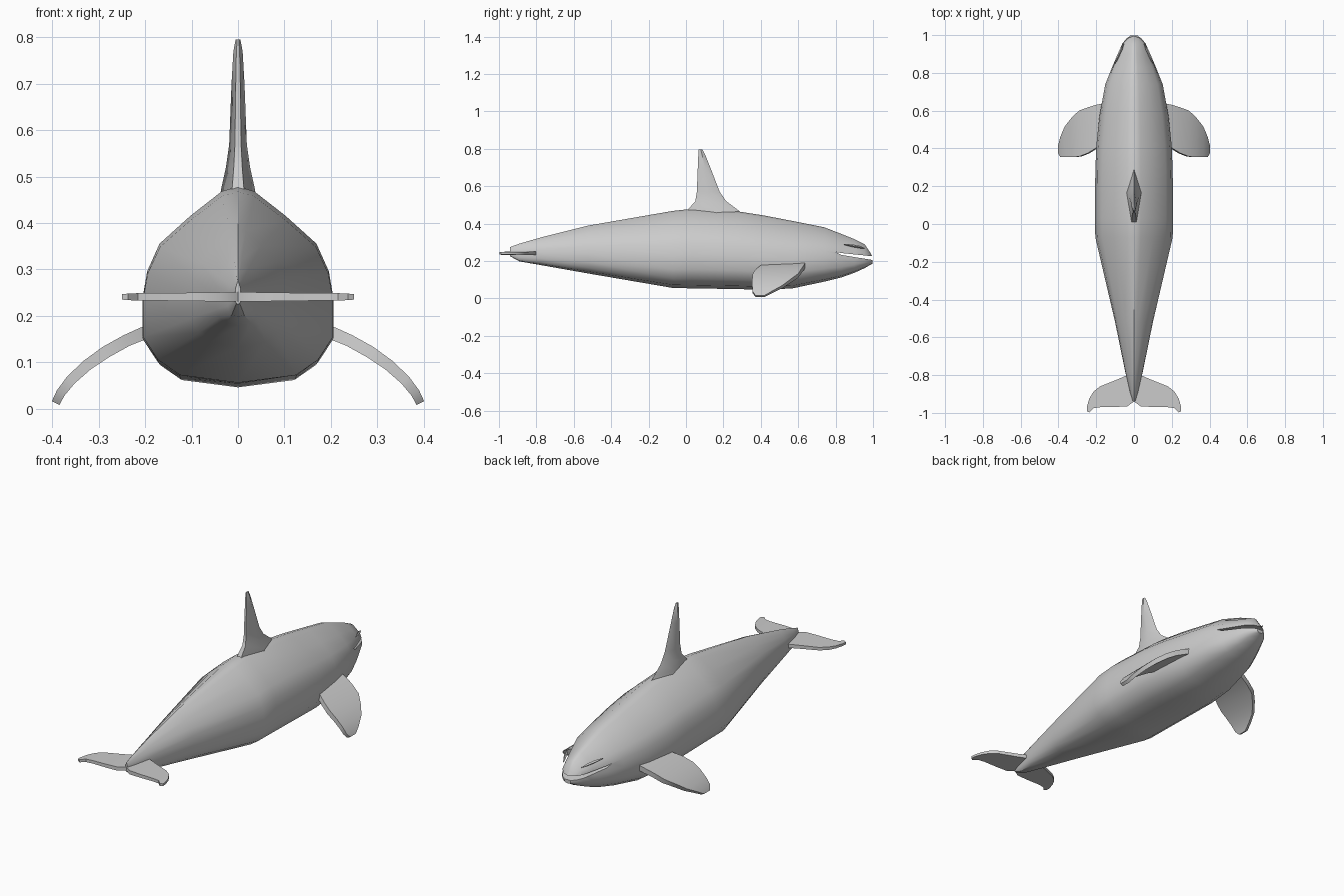
import bpy, bmesh
from mathutils import Vector

if "Cube" in bpy.data.objects:
    bpy.data.objects.remove(bpy.data.objects["Cube"])


def finish(name, bm, angle=0.6):
    bmesh.ops.remove_doubles(bm, verts=bm.verts, dist=1e-5)
    bmesh.ops.recalc_face_normals(bm, faces=bm.faces)
    mesh = bpy.data.meshes.new(name)
    bm.to_mesh(mesh)
    bm.free()
    ob = bpy.data.objects.new(name, mesh)
    bpy.context.collection.objects.link(ob)
    if angle:
        smooth(ob, angle)
    return ob


def smooth(ob, angle):
    bpy.ops.object.select_all(action='DESELECT')
    ob.select_set(True)
    bpy.context.view_layer.objects.active = ob
    bpy.ops.object.shade_smooth_by_angle(angle=angle)


def loft(bm, rings):
    """Skin a list of closed rings and cap both ends."""
    rows = [[bm.verts.new(p) for p in r] for r in rings]
    n = len(rows[0])
    for a, b in zip(rows, rows[1:]):
        for i in range(n):
            j = (i + 1) % n
            bm.faces.new((a[i], a[j], b[j], b[i]))
    bm.faces.new(rows[0])
    bm.faces.new(rows[-1])


# Body: one half section scaled along stations (y, top z, bottom z, half width)
half = [(0, 1), (.17, .975), (.50, .85), (.82, .71), (.95, .57), (1, .43),
        (1, .24), (.84, .12), (.61, .04), (0, 0)]
section = half + [(-x, z) for x, z in reversed(half[1:-1])]
stations = [
    (-.94, .275, .225, .006), (-.89, .293, .198, .022), (-.78, .325, .179, .047),
    (-.52, .390, .133, .100), (-.07, .468, .056, .205), (.03, .479, .054, .206),
    (.28, .465, .050, .205), (.42, .443, .046, .199), (.57, .414, .054, .183),
    (.74, .380, .090, .152), (.83, .345, .112, .116), (.90, .317, .137, .086),
    (.955, .290, .162, .062), (.982, .250, .178, .040), (.998, .222, .186, .018)]
bm = bmesh.new()
loft(bm, [[(x * w, y, zb + f * (zt - zb)) for x, f in section]
          for y, zt, zb, w in stations])
body = finish("body", bm, 0)

# Mouth: thin wedge cut through the snout
bm = bmesh.new()
wedge = [(.80, .248), (.83, .233), (1.03, .200), (1.03, .222), (.83, .243)]
loft(bm, [[(x, y, z) for y, z in wedge] for x in (-.3, .3)])
cutter = finish("mouth_cutter", bm, 0)
cutter.hide_render = True
mod = body.modifiers.new("mouth", 'BOOLEAN')
mod.operation = 'DIFFERENCE'
mod.solver = 'EXACT'
mod.object = cutter
bpy.context.view_layer.objects.active = body
bpy.ops.object.modifier_apply(modifier="mouth")
bpy.data.objects.remove(cutter)
smooth(body, 0.6)

# Dorsal fin: rows of (z, front y, rear y, half width)
bm = bmesh.new()
rows = [(.44, .32, .0, .042), (.475, .275, .01, .036), (.52, .215, .05, .026),
        (.57, .18, .058, .019), (.70, .13, .063, .014), (.77, .102, .066, .010),
        (.796, .088, .068, .005)]
rings = []
for z, f, r, w in rows:
    m = r + .55 * (f - r)
    rings.append([(0, f, z), (w, m, z), (w * .35, r, z), (-w * .35, r, z), (-w, m, z)])
loft(bm, rings)
finish("dorsal_fin", bm)


def blade(bm, rows, side):
    """Flat fin from rows of (x, front y, rear y, z, half thickness)."""
    rings = []
    for i, (x, f, r, z, t) in enumerate(rows):
        a, b = rows[max(i - 1, 0)], rows[min(i + 1, len(rows) - 1)]
        n = Vector((a[3] - b[3], 0, b[0] - a[0])).normalized() * t
        rings.append([(side * (x + s * n.x), y, z + s * n.z)
                      for y, s in ((f, 1), (r, 1), (r, -1), (f, -1))])
    loft(bm, rings)


# Pectoral fins curving down and out
pectoral = [(.13, .645, .44, .190, .014), (.20, .63, .40, .164, .014),
            (.24, .617, .375, .147, .013), (.285, .60, .357, .122, .013),
            (.325, .56, .354, .094, .012), (.36, .515, .354, .062, .011),
            (.382, .46, .355, .034, .010), (.393, .42, .372, .012, .009)]
for side, label in ((1, "right"), (-1, "left")):
    bm = bmesh.new()
    blade(bm, pectoral, side)
    finish("pectoral_fin_" + label, bm)

# Tail flukes
fluke = [(0, -.79, -.94, .241, .010), (.035, -.80, -.965, .241, .010),
         (.10, -.828, -.969, .241, .009), (.18, -.86, -.970, .241, .008),
         (.215, -.888, -.975, .241, .008), (.237, -.925, -.997, .241, .007),
         (.25, -.97, -.990, .241, .006)]
for side, label in ((1, "right"), (-1, "left")):
    bm = bmesh.new()
    blade(bm, fluke, side)
    finish("tail_fluke_" + label, bm)

# Small brow ridges above the mouth
for side, label in ((1, "right"), (-1, "left")):
    bm = bmesh.new()
    path = [(.102, .845, .288, .002), (.086, .885, .283, .007),
            (.068, .925, .276, .007), (.054, .955, .268, .002)]
    loft(bm, [[(side * (x + r), y, z), (side * x, y, z + r),
               (side * (x - r), y, z), (side * x, y, z - r)] for x, y, z, r in path])
    finish("brow_ridge_" + label, bm)
